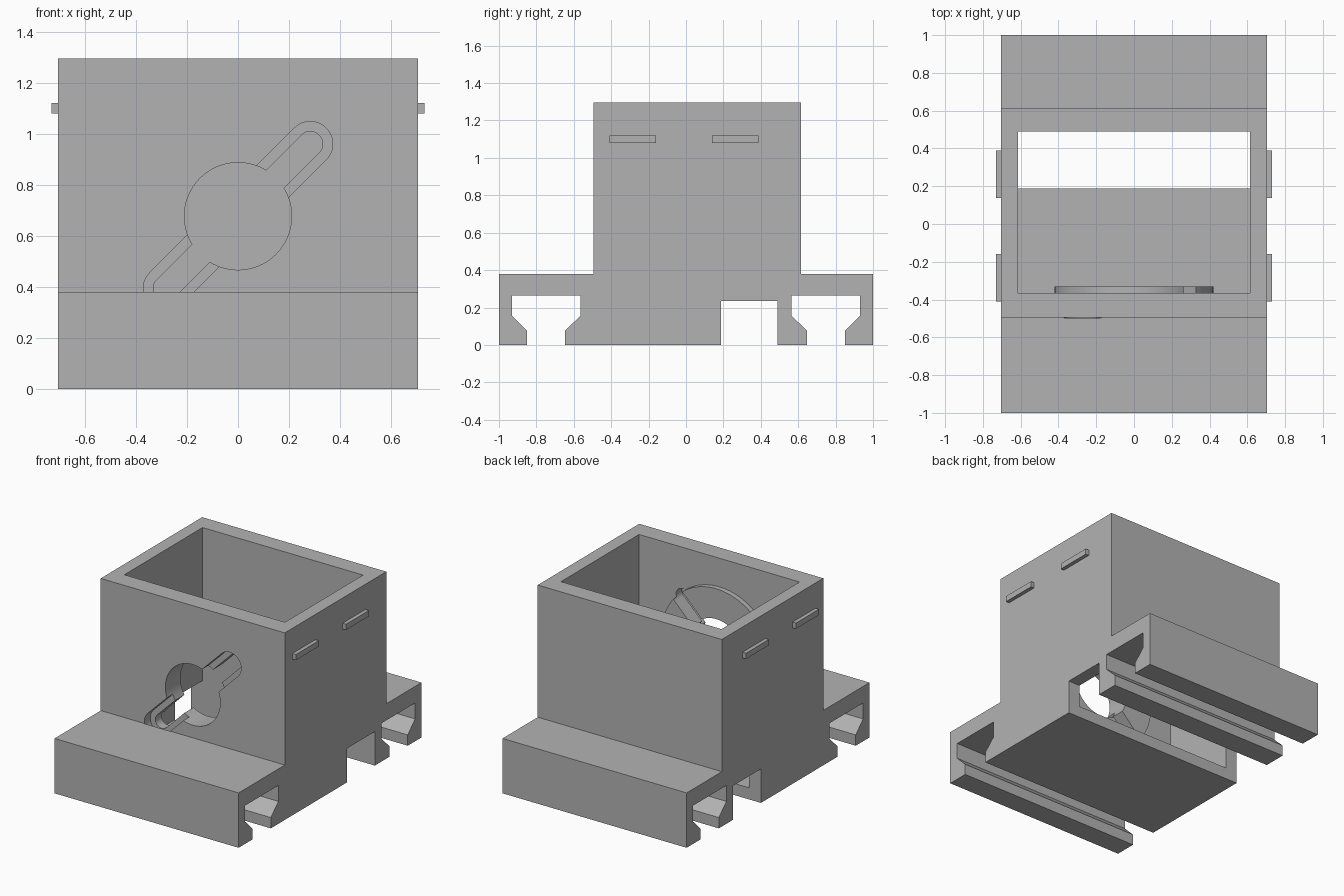
import bpy
import bmesh
from math import sin, cos, pi, radians

cube = bpy.data.objects.get("Cube")
if cube:
    bpy.data.objects.remove(cube, do_unlink=True)

grey = bpy.data.materials.new("plain grey")
grey.use_nodes = True
colour = (0.45, 0.45, 0.45, 1)
grey.diffuse_color = colour
grey.node_tree.nodes["Principled BSDF"].inputs["Base Color"].default_value = colour


def prism(name, outline, place, low, high):
    """Extrude a 2D outline from low to high; place maps (a, b, depth) to xyz."""
    bm = bmesh.new()
    rings = [[bm.verts.new(place(a, b, d)) for a, b in outline] for d in (low, high)]
    bm.faces.new(rings[0])
    bm.faces.new(rings[1])
    n = len(outline)
    for i in range(n):
        j = (i + 1) % n
        bm.faces.new((rings[0][i], rings[0][j], rings[1][j], rings[1][i]))
    bmesh.ops.recalc_face_normals(bm, faces=bm.faces[:])
    mesh = bpy.data.meshes.new(name)
    bm.to_mesh(mesh)
    bm.free()
    mesh.materials.append(grey)
    obj = bpy.data.objects.new(name, mesh)
    bpy.context.collection.objects.link(obj)
    return obj


def side_on(a, b, d):
    return (d, a, b)


def front_on(a, b, d):
    return (a, d, b)


def rectangle(a0, a1, b0, b1):
    return [(a0, b0), (a1, b0), (a1, b1), (a0, b1)]


def combine(target, tool, operation):
    """Apply a boolean and remove the tool."""
    tool.hide_render = True
    mod = target.modifiers.new(operation.lower(), 'BOOLEAN')
    mod.operation = operation
    mod.solver = 'EXACT'
    mod.object = tool
    bpy.context.view_layer.objects.active = target
    bpy.ops.object.modifier_apply(modifier=mod.name)
    bpy.data.objects.remove(tool, do_unlink=True)


MID_Z = 0.677          # height of the round opening
WIDTH = 0.705          # half width of the body
FRONT, INNER = -0.495, -0.365


def circle(radius, steps=96):
    return [(radius * cos(2 * pi * i / steps), MID_Z + radius * sin(2 * pi * i / steps))
            for i in range(steps)]


def capsule(radius, reach=0.4, steps=24):
    """Diagonal round-ended slot through the centre of the opening."""
    pts = []
    for side in (0, pi):
        tilt = radians(45) + side
        for i in range(steps + 1):
            t = tilt - pi / 2 + pi * i / steps
            pts.append((reach * cos(tilt) + radius * cos(t),
                        MID_Z + reach * sin(tilt) + radius * sin(t)))
    return pts


# Body: side profile with two rail channels and a cross slot
rail = [(-0.85, 0), (-0.85, 0.075), (-0.93, 0.155), (-0.93, 0.265),
        (-0.565, 0.265), (-0.565, 0.155), (-0.648, 0.075), (-0.648, 0)]
profile = [(-1, 0)] + rail
profile += [(0.187, 0), (0.187, 0.235), (0.49, 0.235), (0.49, 0)]
profile += [(-y, z) for y, z in reversed(rail)]
profile += [(1, 0), (1, 0.38), (0.615, 0.38), (0.615, 1.295),
            (FRONT, 1.295), (FRONT, 0.38), (-1, 0.38)]
body = prism("box_body", profile, side_on, -WIDTH, WIDTH)

# Open cavity
combine(body, prism("cavity_cutter", rectangle(INNER, 0.49, 0.08, 1.5),
                    side_on, -0.615, 0.615), 'DIFFERENCE')

# Round boss on the inside of the front wall
combine(body, prism("inner_boss", circle(0.42), front_on, INNER - 0.05, -0.33), 'UNION')

# Round opening, through slot and wider shallow slot
combine(body, prism("opening_cutter", circle(0.21), front_on, FRONT - 0.002, -0.2), 'DIFFERENCE')
combine(body, prism("slot_cutter", capsule(0.049), front_on, FRONT - 0.002, -0.2), 'DIFFERENCE')
combine(body, prism("recess_cutter", capsule(0.088), front_on, FRONT - 0.002, -0.43), 'DIFFERENCE')

bpy.ops.object.select_all(action='DESELECT')
body.select_set(True)
bpy.context.view_layer.objects.active = body
bpy.ops.object.shade_smooth_by_angle(angle=radians(30))

# Small side tabs
for side, sign in (("left", 1), ("right", -1)):
    for end, y0, y1 in (("front", -0.41, -0.16), ("back", 0.138, 0.388)):
        prism(f"{side}_{end}_tab", rectangle(y0, y1, 1.08, 1.12), side_on,
              sign * (WIDTH - 0.01), sign * 0.731)
